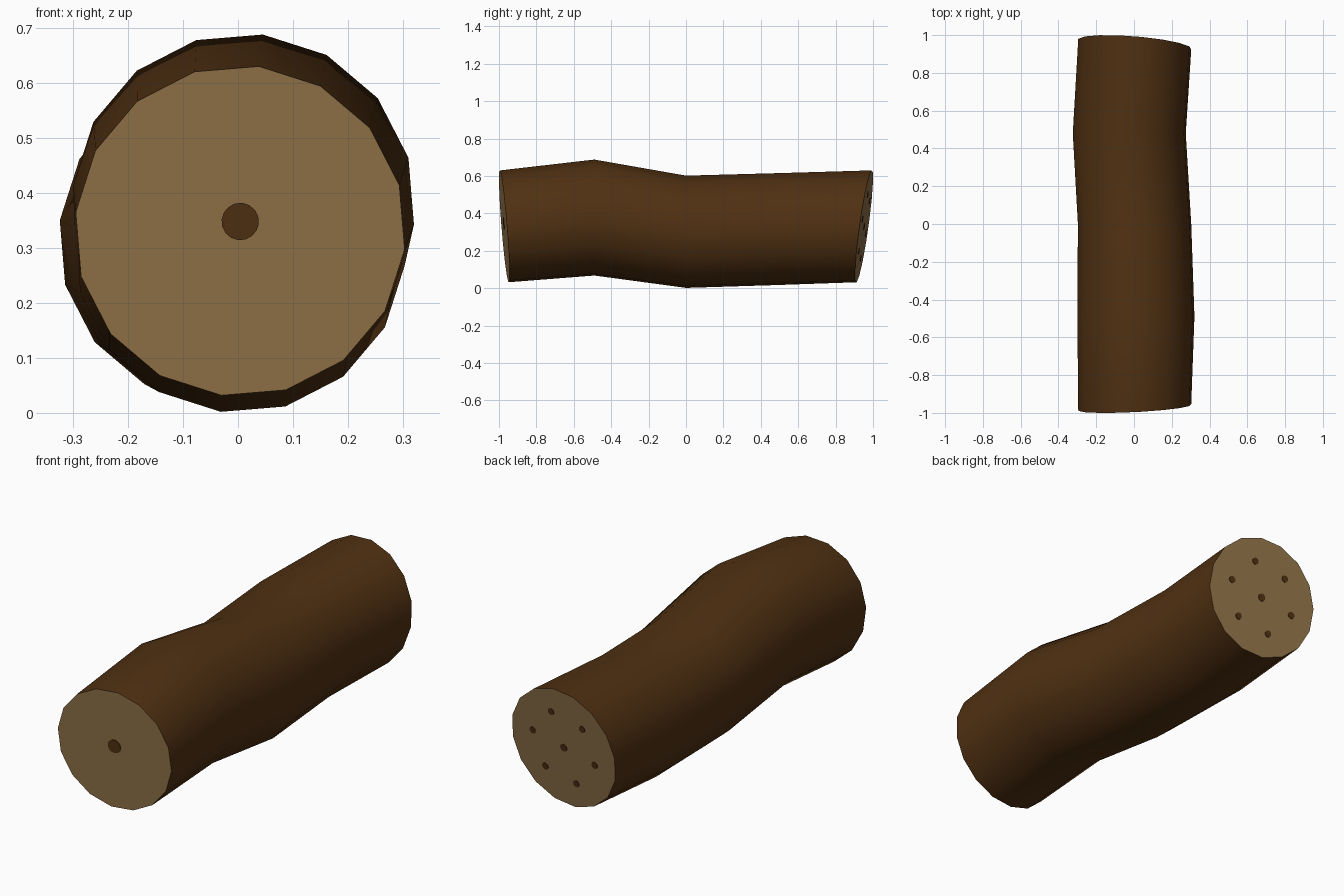
import bpy, bmesh, math

if "Cube" in bpy.data.objects:
    bpy.data.objects.remove(bpy.data.objects["Cube"])

def material(name, col):
    m = bpy.data.materials.new(name)
    m.diffuse_color = (*col, 1)
    m.use_nodes = True
    m.node_tree.nodes["Principled BSDF"].inputs["Base Color"].default_value = m.diffuse_color
    return m

bark = material("dark bark", (0.080, 0.030, 0.006))
wood = material("cut wood", (0.290, 0.172, 0.068))

# Sloping cut planes: y as a function of the offset from the end's centre
CZ = 0.331
def front_y(x, z):
    return -0.972 + 0.05 * x - 0.08 * (z - CZ)
def back_y(x, z):
    return 0.952 - 0.08 * x + 0.139 * (z - CZ)

def circle(cx, cz, r, n, y_of, start=16):
    pts = []
    for i in range(n):
        a = math.radians(start) + 2 * math.pi * i / n
        x, z = cx + r * math.cos(a), cz + r * math.sin(a)
        pts.append((x, y_of(x, z), z))
    return pts

def finish(name, bm, mats):
    bmesh.ops.recalc_face_normals(bm, faces=bm.faces)
    me = bpy.data.meshes.new(name)
    bm.to_mesh(me)
    bm.free()
    for m in mats:
        me.materials.append(m)
    ob = bpy.data.objects.new(name, me)
    bpy.context.collection.objects.link(ob)
    return ob

# Crooked 16-sided log: rings of centre x, centre z, radius, y
rings = [
    (0.004, CZ, 0.301, front_y),
    (0.010, 0.378, 0.312, lambda x, z: -0.49),
    (0.003, 0.302, 0.302, lambda x, z: 0.0),
    (-0.025, 0.316, 0.301, lambda x, z: 0.48),
    (0.004, CZ, 0.301, back_y),
]
bm = bmesh.new()
loops = [[bm.verts.new(p) for p in circle(cx, cz, r, 16, y)]
         for cx, cz, r, y in rings]
for a, b in zip(loops, loops[1:]):
    for i in range(16):
        j = (i + 1) % 16
        bm.faces.new((a[i], a[j], b[j], b[i])).smooth = True
for loop in (loops[0], loops[-1]):
    cap = bm.faces.new(loop)
    cap.material_index = 1
    for e in cap.edges:
        e.smooth = False
finish("log", bm, [bark, wood])

# Thin dark plates marking the pith and borer holes
def spot(name, x, z, r, plane, out):
    bm = bmesh.new()
    lo = [bm.verts.new(p) for p in circle(x, z, r, 16, plane)]
    hi = [bm.verts.new((v.co.x, v.co.y + out, v.co.z)) for v in lo]
    bm.faces.new(hi)
    bm.faces.new(lo)
    for i in range(16):
        j = (i + 1) % 16
        bm.faces.new((lo[i], lo[j], hi[j], hi[i]))
    finish(name, bm, [bark])

spot("front_pith", 0.004, 0.348, 0.034, front_y, -0.003)
spot("back_pith", 0.004, CZ, 0.019, back_y, 0.003)
for k in range(6):
    a = math.radians(12 + 60 * k)
    spot(f"back_hole_{k + 1}", 0.004 + 0.18 * math.cos(a),
         CZ + 0.18 * math.sin(a), 0.017, back_y, 0.003)
